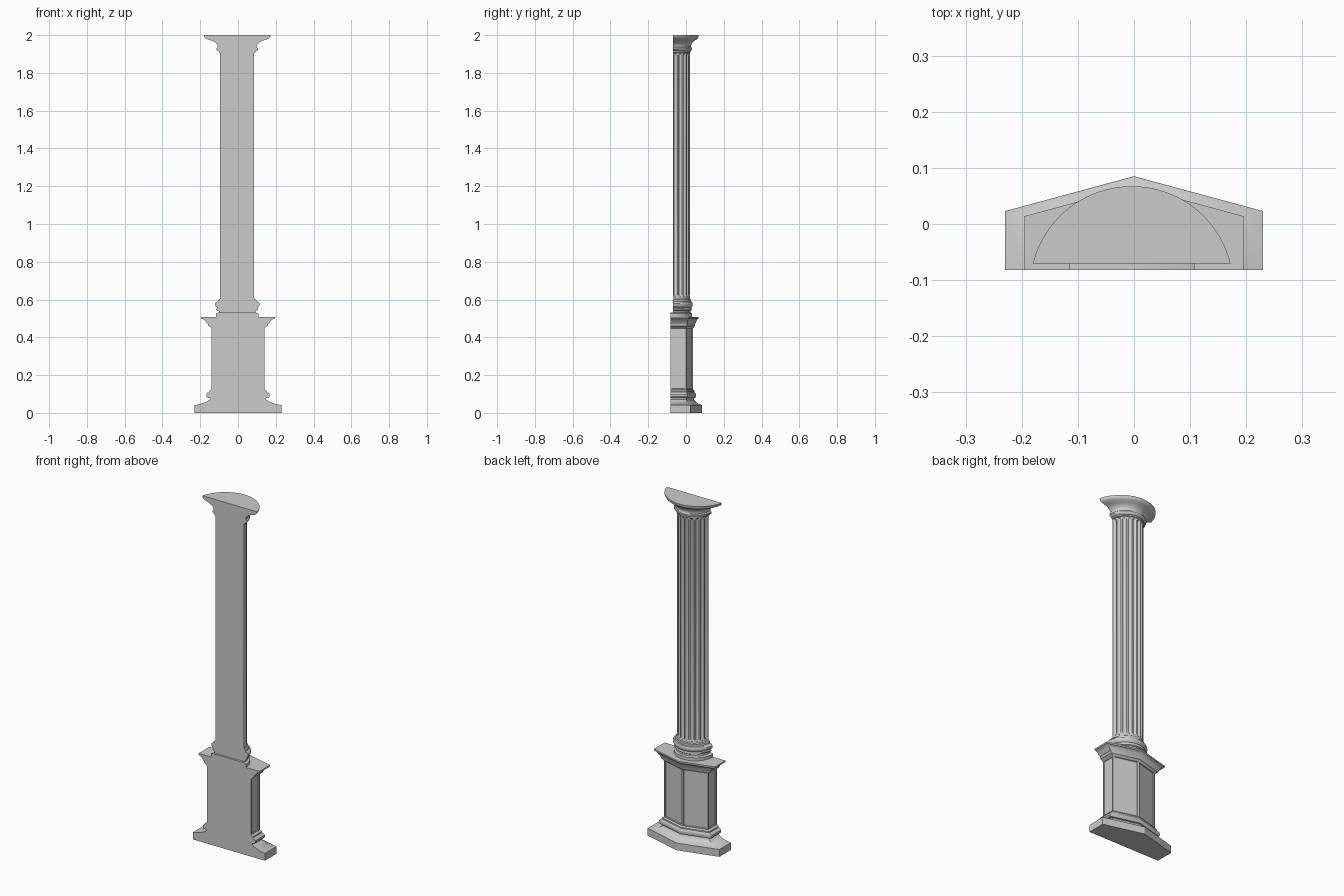
import bpy, bmesh, math

if "Cube" in bpy.data.objects:
    bpy.data.objects.remove(bpy.data.objects["Cube"], do_unlink=True)

stone = bpy.data.materials.new("grey_stone")
stone.use_nodes = True
stone.diffuse_color = (0.6, 0.6, 0.6, 1)
stone.node_tree.nodes["Principled BSDF"].inputs["Base Color"].default_value = (0.6, 0.6, 0.6, 1)

PEDESTAL_FRONT = -0.082
COLUMN_FRONT = -0.07
COLUMN_X = -0.004
FLUTES, STEPS = 10, 8


def loft(name, sections, panels=False, smooth=True):
    """Skin a stack of equal-length outlines and cap both ends."""
    bm = bmesh.new()
    rings = [[bm.verts.new(p) for p in s] for s in sections]
    n = len(rings[0])
    for a, b in zip(rings, rings[1:]):
        for i in range(n):
            j = (i + 1) % n
            bm.faces.new((a[i], a[j], b[j], b[i]))
    bm.faces.new(rings[0])
    bm.faces.new(rings[-1])
    bmesh.ops.recalc_face_normals(bm, faces=bm.faces)
    if panels:
        # recessed panels on every upright face except the flat front
        sides = [f for f in bm.faces if abs(f.normal.z) < 0.1 and f.normal.y > -0.5]
        bmesh.ops.inset_individual(bm, faces=sides, thickness=0.011, depth=0)
        bmesh.ops.inset_individual(bm, faces=sides, thickness=0.002, depth=-0.005)
    mesh = bpy.data.meshes.new(name)
    bm.to_mesh(mesh)
    bm.free()
    mesh.materials.append(stone)
    ob = bpy.data.objects.new(name, mesh)
    bpy.context.collection.objects.link(ob)
    if smooth:
        bpy.ops.object.select_all(action="DESELECT")
        ob.select_set(True)
        bpy.context.view_layer.objects.active = ob
        bpy.ops.object.shade_smooth_by_angle(angle=math.radians(35))
    return ob


def pointed(z, w):
    """Five-sided pedestal outline of half width w."""
    side = 0.023 - (0.23 - w) * 0.256
    tip = side + 0.27 * w
    f = PEDESTAL_FRONT
    return [(-w, f, z), (w, f, z), (w, side, z), (0, tip, z), (-w, side, z)]


def flute(i):
    """Groove depth factor at arc sample i, with flat fillets between grooves."""
    t = (i % STEPS) / STEPS
    return math.sin(math.pi * (t - 0.125) / 0.75) if 0.125 < t < 0.875 else 0


def arc(z, w, groove=0.0, front=COLUMN_FRONT):
    """Rounded column outline of half width w, flat at the front."""
    d = 0.09 + (w - 0.09) * 0.55
    r = (w * w + d * d) / (2 * d)
    cy = COLUMN_FRONT + d - r
    a = math.atan2(w, r - d)
    pts = []
    count = FLUTES * STEPS
    for i in range(count + 1):
        t = a * (2 * i / count - 1)
        q = r - groove * flute(i)
        pts.append((COLUMN_X + q * math.sin(t), cy + q * math.cos(t), z))
    pts[0] = (pts[0][0], front, z)
    pts[-1] = (pts[-1][0], front, z)
    return pts


# Pedestal: plinth, base moulding, panelled body, cornice
loft("plinth", [pointed(0, 0.23), pointed(0.042, 0.23)], smooth=False)
base = [(0.042, 0.226), (0.047, 0.2), (0.055, 0.175), (0.064, 0.158), (0.072, 0.147),
        (0.078, 0.147), (0.08, 0.162), (0.088, 0.168), (0.098, 0.168), (0.106, 0.162),
        (0.11, 0.152), (0.117, 0.152), (0.125, 0.14)]
loft("pedestal_base_moulding", [pointed(z, w) for z, w in base])
loft("pedestal_body", [pointed(0.12, 0.141), pointed(0.456, 0.141)], panels=True, smooth=False)
cornice = [(0.448, 0.141), (0.456, 0.149), (0.46, 0.157), (0.472, 0.16), (0.478, 0.168),
           (0.486, 0.172), (0.494, 0.181), (0.499, 0.195), (0.508, 0.195)]
loft("pedestal_cornice", [pointed(z, w) for z, w in cornice])

# Column base: foot disc and rings
loft("column_foot", [arc(z, w, front=PEDESTAL_FRONT)
                     for z, w in [(0.508, 0.112), (0.526, 0.112), (0.531, 0.1)]])
rings = [(0.53, 0.098), (0.54, 0.097), (0.544, 0.108), (0.552, 0.11), (0.558, 0.106),
         (0.562, 0.113), (0.57, 0.118), (0.58, 0.118), (0.587, 0.112), (0.59, 0.102),
         (0.6, 0.1), (0.604, 0.092), (0.612, 0.09)]
loft("column_base_rings", [arc(z, w) for z, w in rings])

# Fluted shaft with grooves that fade out at both ends
ends = [(0, 0), (0.008, 0), (0.012, 0.006), (0.022, 0.01)]
low = [(0.606 + h, g) for h, g in ends]
high = [(1.912 - h, g) for h, g in reversed(ends)]
loft("fluted_shaft", [arc(z, 0.09, g) for z, g in low + high])

# Capital: neck bead and flaring top
capital = [(1.905, 0.09), (1.908, 0.097), (1.915, 0.098), (1.918, 0.106), (1.924, 0.111),
           (1.931, 0.111), (1.936, 0.104), (1.945, 0.103), (1.955, 0.109), (1.964, 0.121),
           (1.972, 0.138), (1.979, 0.16), (1.985, 0.17), (1.992, 0.175), (2.0, 0.176)]
loft("capital", [arc(z, w) for z, w in capital])
